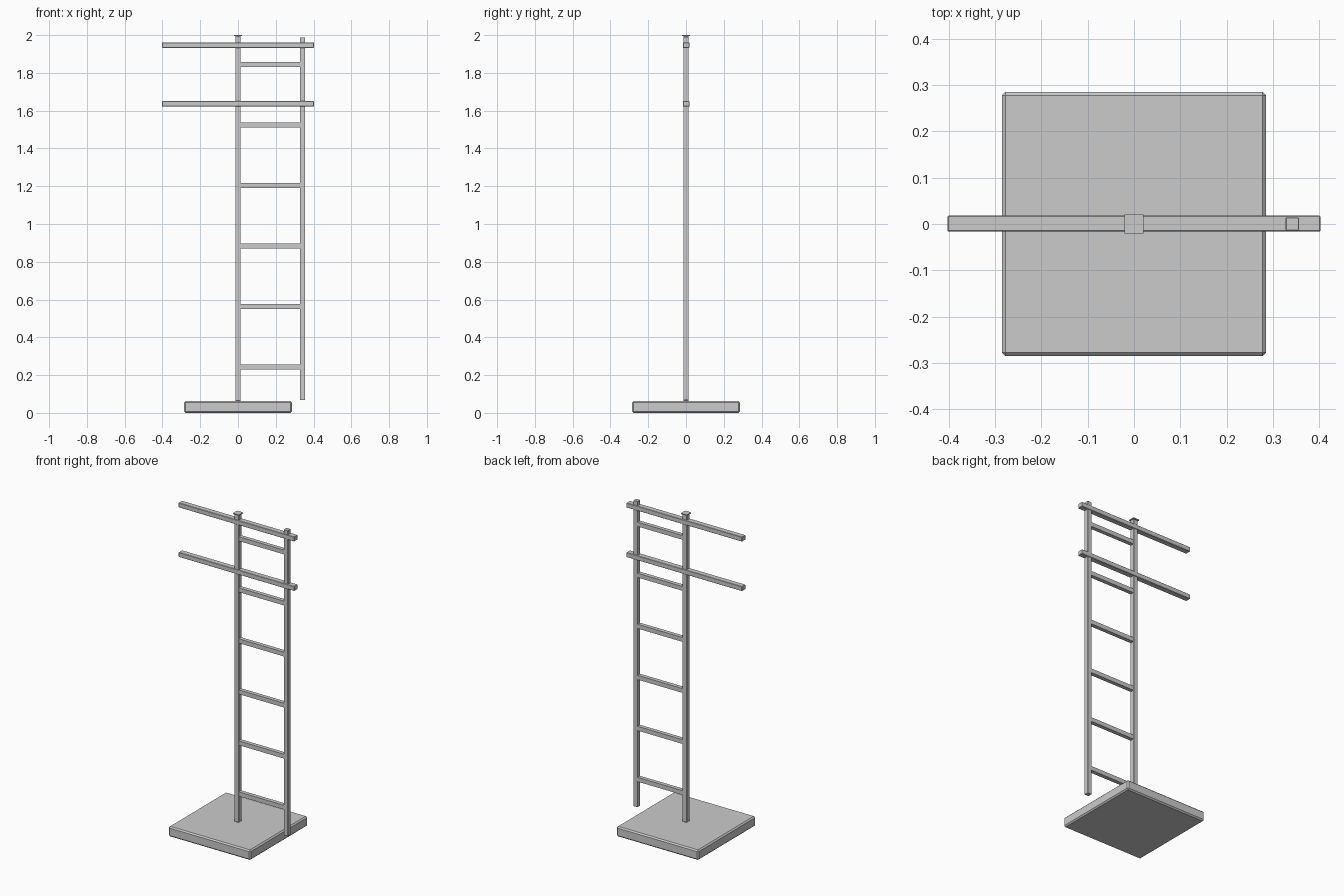
import bpy

if "Cube" in bpy.data.objects:
    bpy.data.objects.remove(bpy.data.objects["Cube"])


def box(name, x, y, z, bevel=0.0):
    """Axis-aligned box from (min, max) ranges, with an optional chamfer."""
    centre = [(a + b) / 2 for a, b in (x, y, z)]
    bpy.ops.mesh.primitive_cube_add(size=1, location=centre)
    ob = bpy.context.object
    ob.name = name
    ob.scale = [b - a for a, b in (x, y, z)]
    bpy.ops.object.transform_apply(location=False, rotation=False, scale=True)
    if bevel:
        mod = ob.modifiers.new("chamfer", 'BEVEL')
        mod.width = bevel
        mod.segments = 1
    return ob


def span(centre, half):
    return (centre - half, centre + half)


# Heavy square base
box("base_plate", span(0, 0.285), span(0, 0.285), (0, 0.063), 0.008)

# Main post with thin cap, and the hanging side post
box("main_post", span(0, 0.0142), span(0, 0.0142), (0.063, 1.995), 0.0015)
box("post_cap", span(0, 0.021), span(0, 0.021), (1.994, 2.0))
box("side_post", span(0.3415, 0.0145), span(0, 0.0142), (0.068, 1.988), 0.0015)

# Ladder rungs between the posts
for i in range(6):
    box(f"rung_{i + 1}", (0.012, 0.329), span(0, 0.0125), span(0.242 + 0.3205 * i, 0.0135))

# Long cross bars
for name, z in (("upper", 1.947), ("lower", 1.636)):
    box(f"{name}_cross_bar", span(0, 0.402), span(0.001, 0.0175), span(z, 0.0145), 0.002)
